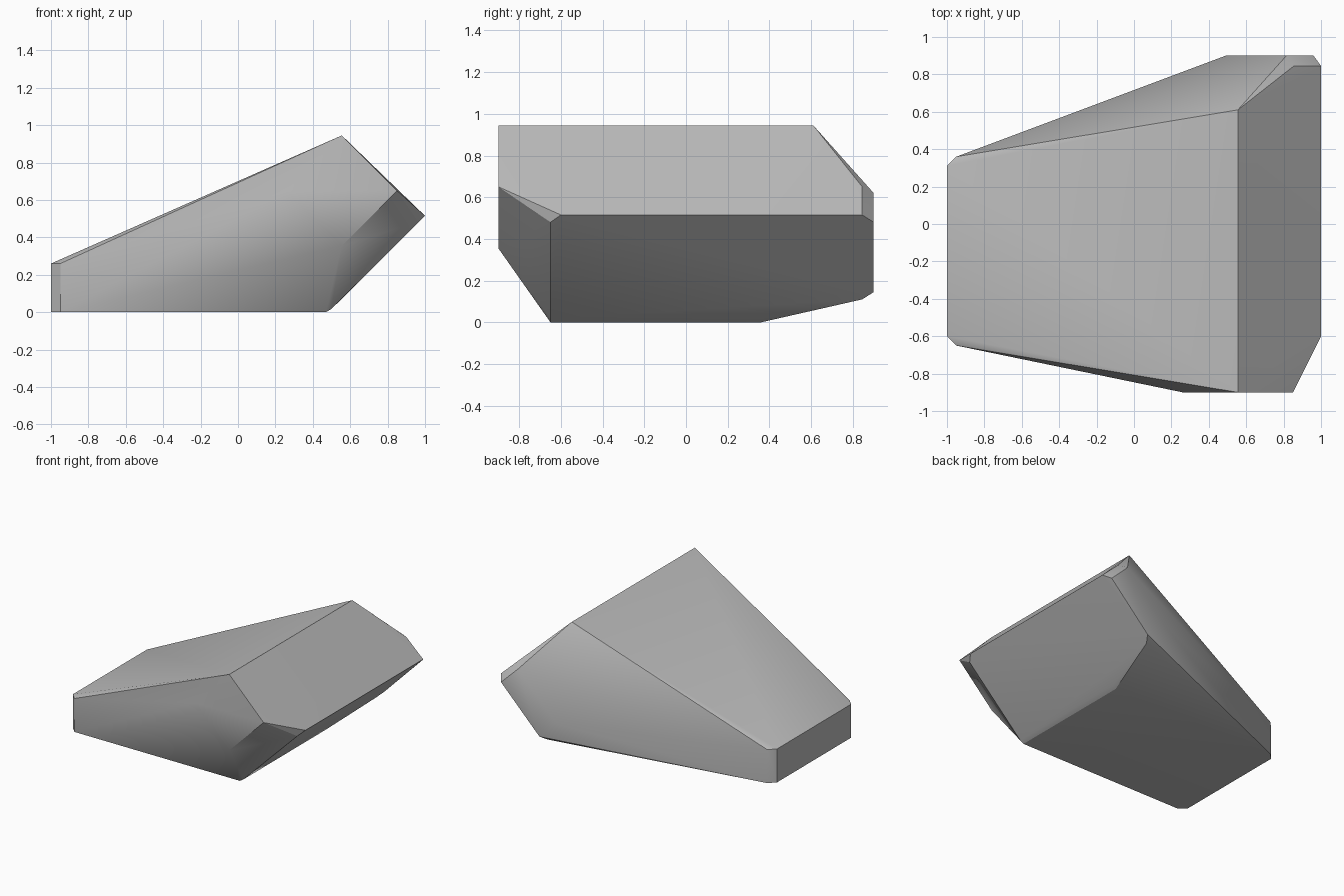
import bpy
import bmesh
from math import radians

default_cube = bpy.data.objects.get("Cube")
if default_cube:
    bpy.data.objects.remove(default_cube, do_unlink=True)


def flat_material(name, colour):
    material = bpy.data.materials.new(name)
    material.use_nodes = True
    material.diffuse_color = colour
    shader = next(n for n in material.node_tree.nodes if n.type == "BSDF_PRINCIPLED")
    shader.inputs["Base Color"].default_value = colour
    return material


def hull_object(name, points, material):
    """Wrap a convex faceted skin around the corner points."""
    bm = bmesh.new()
    for point in points:
        bm.verts.new(point)
    result = bmesh.ops.convex_hull(bm, input=bm.verts[:])
    unused = {g for g in result["geom_interior"] + result["geom_unused"]
              if isinstance(g, bmesh.types.BMVert) and g.is_valid}
    bmesh.ops.delete(bm, geom=list(unused), context="VERTS")
    # Merge triangles that lie in the same facet
    bmesh.ops.dissolve_limit(bm, angle_limit=radians(0.6),
                             verts=bm.verts[:], edges=bm.edges[:])
    bmesh.ops.recalc_face_normals(bm, faces=bm.faces[:])
    mesh = bpy.data.meshes.new(name)
    bm.to_mesh(mesh)
    bm.free()
    mesh.materials.append(material)
    obj = bpy.data.objects.new(name, mesh)
    bpy.context.collection.objects.link(obj)
    return obj


# Low end of the rock: upright wall with clipped corners
front, back, clip = -0.65, 0.36, 0.05
low_end = [(x, y, z)
           for z in (0, 0.26)
           for x, y in ((-1, front + clip), (-1, back - clip),
                        (-1 + clip, front), (-1 + clip, back))]

# Narrow edge where the underside turns up
toe = [(x, y, z) for x, z in ((0.47, 0), (0.5, 0.018)) for y in (front, back)]

# Tilted square facets on the front and back sides
front_facet = [(x, -0.9, z) for x, z in
               ((0.555, 0.945), (0.85, 0.65), (0.555, 0.355), (0.26, 0.645))]
back_facet = [(x, 0.9, z) for x, z in
              ((0.815, 0.62), (0.96, 0.48), (0.63, 0.145), (0.49, 0.285))]

# Clipped rim around the overhanging high end
rim = [(0.555, 0.61, 0.945), (0.855, 0.845, 0.65), (1, 0.845, 0.515),
       (0.595, 0.845, 0.11), (1, -0.6, 0.515), (0.965, front, 0.48)]

stone = flat_material("stone grey", (0.5, 0.5, 0.5, 1))
rock = hull_object("rock", low_end + toe + front_facet + back_facet + rim, stone)

# Soft shading over shallow creases, crisp facets elsewhere
bpy.ops.object.select_all(action="DESELECT")
rock.select_set(True)
bpy.context.view_layer.objects.active = rock
bpy.ops.object.shade_smooth_by_angle(angle=radians(30))
